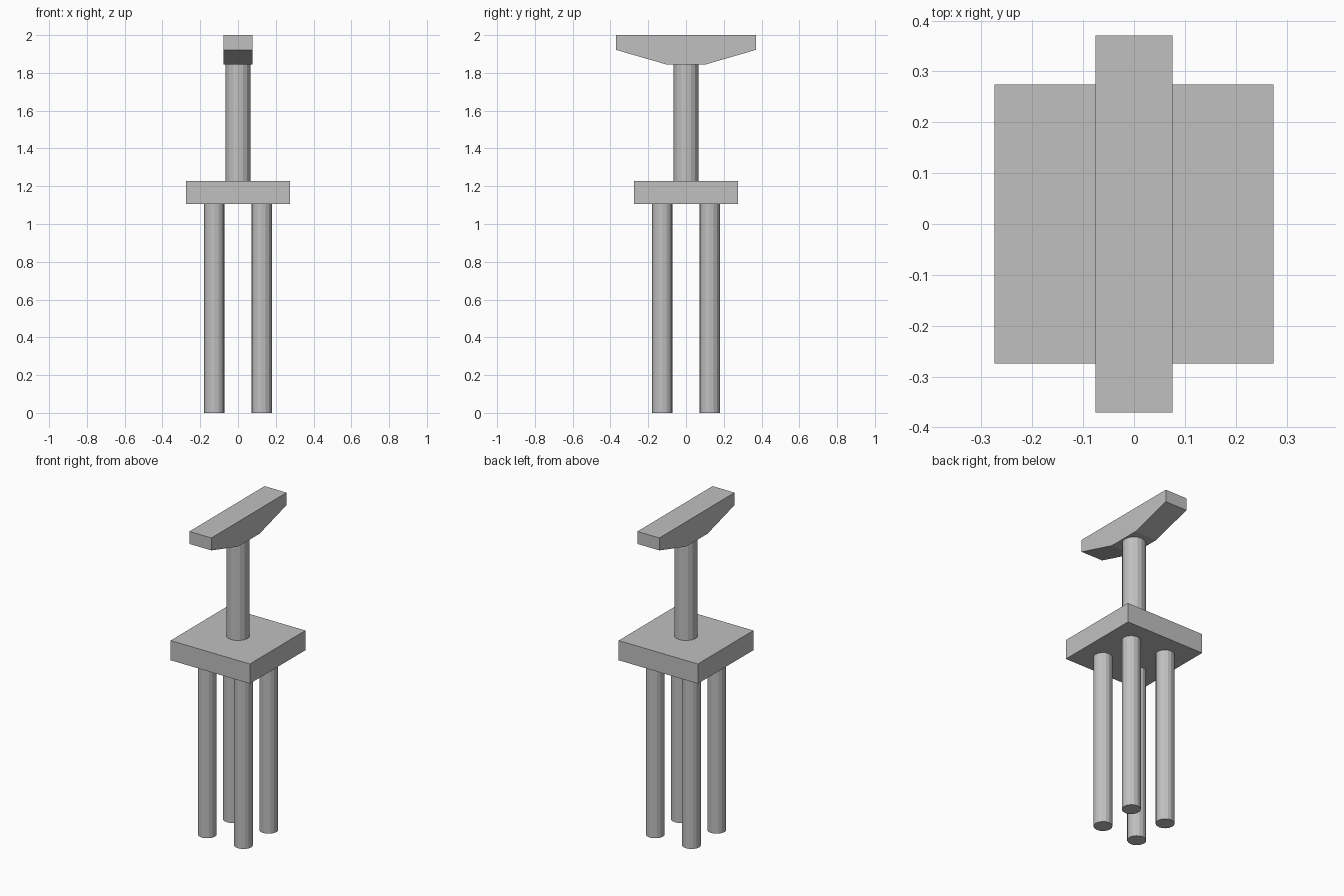
import bpy
import bmesh

cube = bpy.data.objects.get("Cube")
if cube:
    bpy.data.objects.remove(cube, do_unlink=True)

concrete = bpy.data.materials.new("concrete_grey")
concrete.use_nodes = True
GREY = (0.53, 0.53, 0.53, 1)
concrete.diffuse_color = GREY
concrete.node_tree.nodes["Principled BSDF"].inputs["Base Color"].default_value = GREY


def cylinder(name, x, y, radius, bottom, top):
    bpy.ops.mesh.primitive_cylinder_add(
        vertices=16, radius=radius, depth=top - bottom,
        location=(x, y, (bottom + top) / 2))
    obj = bpy.context.object
    obj.name = name
    obj.data.materials.append(concrete)


def extruded(name, profile, half_width):
    """Extrude a (y, z) profile along x, centred on x = 0."""
    bm = bmesh.new()
    face = bm.faces.new([bm.verts.new((-half_width, y, z)) for y, z in profile])
    result = bmesh.ops.extrude_face_region(bm, geom=[face])
    moved = [v for v in result["geom"] if isinstance(v, bmesh.types.BMVert)]
    bmesh.ops.translate(bm, verts=moved, vec=(2 * half_width, 0, 0))
    bmesh.ops.recalc_face_normals(bm, faces=bm.faces)
    mesh = bpy.data.meshes.new(name)
    bm.to_mesh(mesh)
    bm.free()
    mesh.materials.append(concrete)
    bpy.context.collection.objects.link(bpy.data.objects.new(name, mesh))


# Four piles under the footing
for side, x in (("left", 0.125), ("right", -0.125)):
    for end, y in (("front", -0.125), ("back", 0.125)):
        cylinder(f"{end}_{side}_pile", x, y, 0.054, 0, 1.105)

# Square footing slab
S = 0.274
extruded("footing_slab", [(-S, 1.105), (S, 1.105), (S, 1.228), (-S, 1.228)], S)

# Column and tapered crossbeam
cylinder("column", 0, 0, 0.067, 1.228, 1.845)
half = [(0.105, 1.845), (0.371, 1.922), (0.371, 2.0)]
extruded("crossbeam", half + [(-y, z) for y, z in reversed(half)], 0.076)
